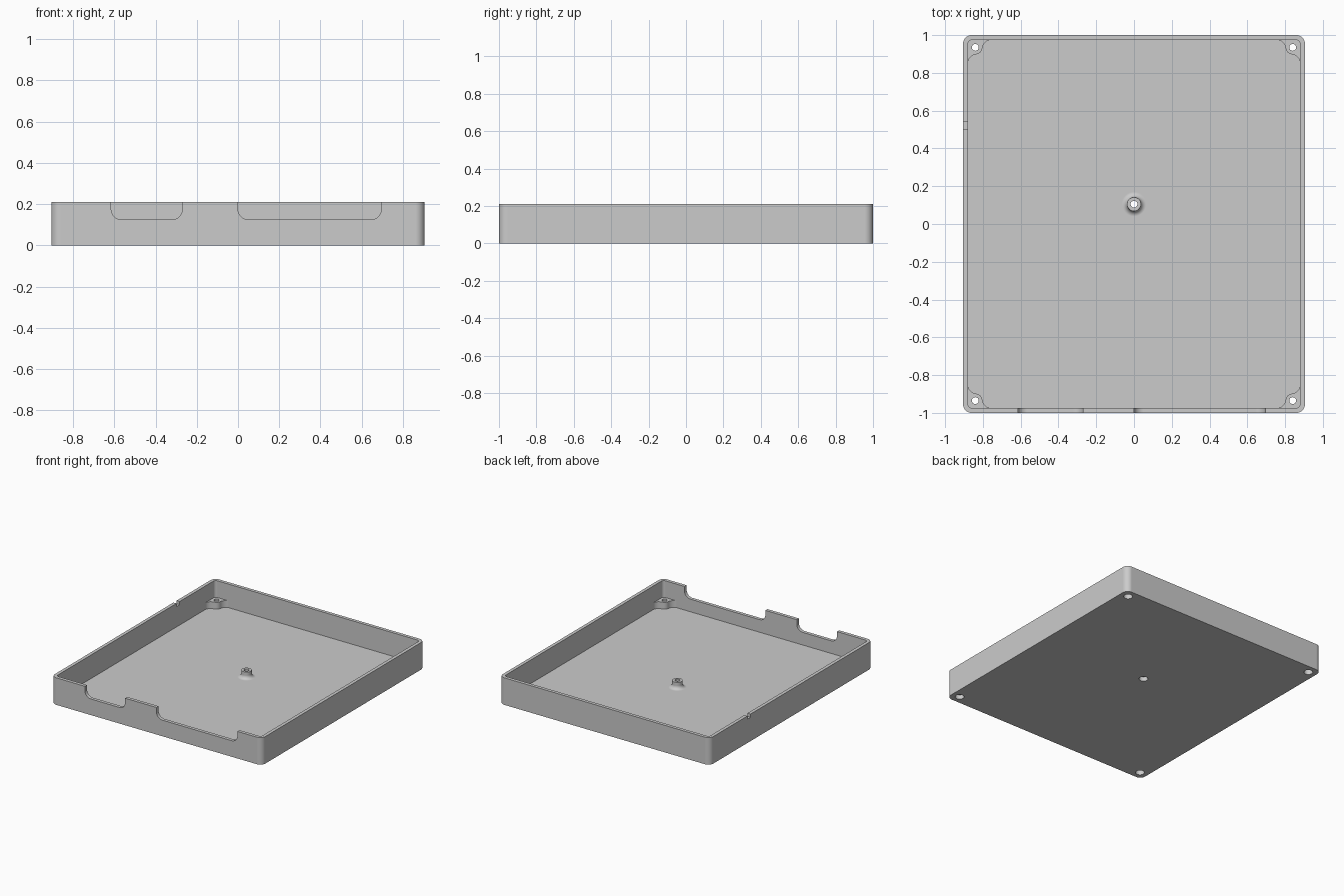
import bpy
import bmesh
from math import sin, cos, pi, atan2, hypot, sqrt

if "Cube" in bpy.data.objects:
    bpy.data.objects.remove(bpy.data.objects["Cube"], do_unlink=True)

HX, HY, H = 0.905, 1.0, 0.21     # half width, half length, height
WALL, FLOOR = 0.026, 0.027
BOSS_TOP = 0.08
SCREWS = [(sx * 0.84, sy * 0.935) for sx in (-1, 1) for sy in (-1, 1)]
POST = (0, 0.105)


def arc(cx, cy, r, a0, a1, n=8):
    return [(cx + r * cos(a0 + (a1 - a0) * i / n),
             cy + r * sin(a0 + (a1 - a0) * i / n)) for i in range(n + 1)]


def rounded_rect(x0, x1, y0, y1, r):
    pts = []
    corners = [(x1 - r, y1 - r), (x0 + r, y1 - r), (x0 + r, y0 + r), (x1 - r, y0 + r)]
    for k, (cx, cy) in enumerate(corners):
        pts += arc(cx, cy, r, k * pi / 2, (k + 1) * pi / 2)
    return pts


def prism(bm, points, start, end, along_y=False):
    """Extrude an outline along z, or an x-z outline along y."""
    def place(p, d):
        return (p[0], d, p[1]) if along_y else (p[0], p[1], d)
    rings = [[bm.verts.new(place(p, d)) for p in points] for d in (start, end)]
    skin(bm, rings)


def skin(bm, rings):
    n = len(rings[0])
    for a, b in zip(rings, rings[1:]):
        for i in range(n):
            j = (i + 1) % n
            bm.faces.new((a[i], a[j], b[j], b[i]))
    bm.faces.new(rings[0][::-1])
    bm.faces.new(rings[-1])


def lathe(bm, centre, profile, n=32):
    """Revolve (radius, z) pairs about a vertical axis."""
    skin(bm, [[bm.verts.new((centre[0] + r * cos(2 * pi * i / n),
                             centre[1] + r * sin(2 * pi * i / n), z))
               for i in range(n)] for r, z in profile])


def make(name, bm):
    bmesh.ops.recalc_face_normals(bm, faces=bm.faces)
    mesh = bpy.data.meshes.new(name)
    bm.to_mesh(mesh)
    bm.free()
    ob = bpy.data.objects.new(name, mesh)
    bpy.context.scene.collection.objects.link(ob)
    return ob


def combine(target, bm, operation):
    """Boolean a helper shape into the target, then discard the helper."""
    helper = make("helper", bm)
    helper.hide_render = True
    mod = target.modifiers.new("boolean", "BOOLEAN")
    mod.operation, mod.solver, mod.object = operation, "EXACT", helper
    depsgraph = bpy.context.evaluated_depsgraph_get()
    result = bpy.data.meshes.new_from_object(target.evaluated_get(depsgraph))
    target.modifiers.clear()
    target.data = result
    bpy.data.objects.remove(helper, do_unlink=True)


# Outer shell
bm = bmesh.new()
prism(bm, rounded_rect(-HX, HX, -HY, HY, 0.045), 0, H)
tray = make("tray", bm)

# Cavity
bm = bmesh.new()
prism(bm, rounded_rect(-HX + WALL, HX - WALL, -HY + WALL, HY - WALL, 0.02), FLOOR, H + 0.1)
combine(tray, bm, "DIFFERENCE")

# Corner screw bosses, blended into the walls, and the central post
R, F, GAP = 0.037, 0.05, 0.04
reach = sqrt((R + F) ** 2 - (GAP - F) ** 2)
tilt = atan2(reach, F - GAP)
outline = [(GAP + 0.01, -reach)]
outline += arc(GAP - F, -reach, F, 0, tilt)
outline += arc(0, 0, R, pi + tilt, 1.5 * pi - tilt)[1:-1]
outline += arc(-reach, GAP - F, F, pi / 2 - tilt, pi / 2)
outline += [(-reach, GAP + 0.01), (GAP + 0.01, GAP + 0.01)]
bm = bmesh.new()
for x, y in SCREWS:
    sx, sy = (1 if x > 0 else -1), (1 if y > 0 else -1)
    prism(bm, [(x + sx * u, y + sy * v) for u, v in outline], FLOOR / 2, BOSS_TOP)
flare = arc(0.065, FLOOR + 0.028, 0.028, 1.5 * pi, pi)
lathe(bm, POST, [(0.065, FLOOR / 2)] + flare + [(0.037, BOSS_TOP)])
combine(tray, bm, "UNION")

# Screw holes with wider recesses underneath
bm = bmesh.new()
for centre in SCREWS + [POST]:
    lathe(bm, centre, [(0.032, -0.05), (0.032, 0.035), (0.018, 0.035), (0.018, 0.15)])
combine(tray, bm, "DIFFERENCE")

# Connector openings in the front wall and a small slot in the right wall
bm = bmesh.new()
for x0, x1 in ((-0.615, -0.27), (0.0, 0.695)):
    prism(bm, rounded_rect(x0, x1, 0.125, 0.4, 0.05), -HY - 0.05, -HY + WALL + 0.02, True)
prism(bm, [(-HX - 0.05, 0.5), (-HX + 0.05, 0.5), (-HX + 0.05, 0.54), (-HX - 0.05, 0.54)],
      H - 0.025, H + 0.1)
combine(tray, bm, "DIFFERENCE")

# Grey plastic
grey = bpy.data.materials.new("grey plastic")
grey.use_nodes = True
colour = (0.6, 0.6, 0.6, 1)
grey.diffuse_color = colour
for node in grey.node_tree.nodes:
    if node.type == "BSDF_PRINCIPLED":
        node.inputs["Base Color"].default_value = colour
tray.data.materials.clear()
tray.data.materials.append(grey)
for face in tray.data.polygons:
    face.material_index = 0

# Smooth curves, crisp edges
for ob in bpy.context.selected_objects:
    ob.select_set(False)
tray.select_set(True)
bpy.context.view_layer.objects.active = tray
bpy.ops.object.shade_smooth_by_angle(angle=pi / 6)
weighted = tray.modifiers.new("weighted normals", "WEIGHTED_NORMAL")
weighted.keep_sharp = True
